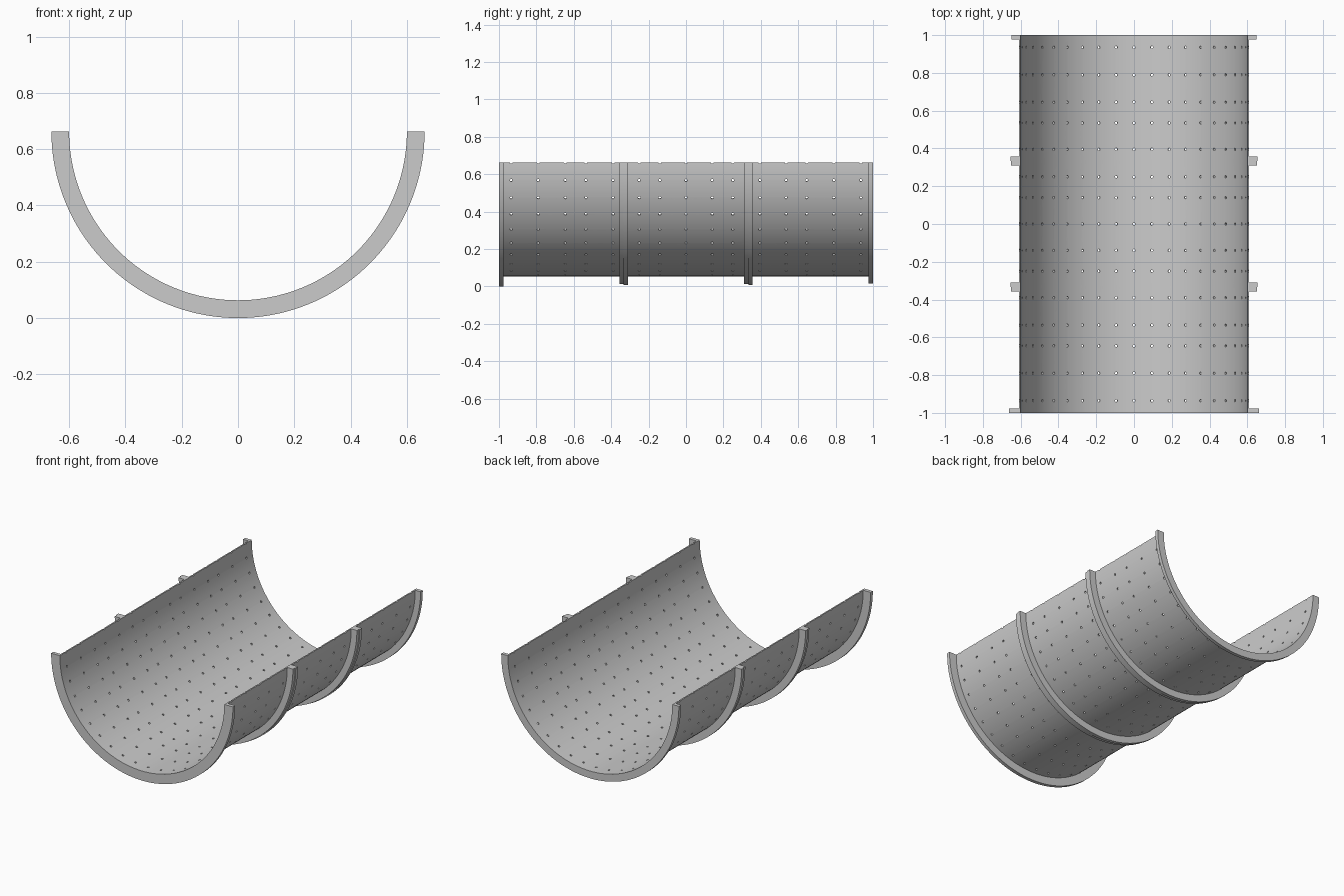
import bpy, bmesh, math
from mathutils import Matrix, Vector

if "Cube" in bpy.data.objects:
    bpy.data.objects.remove(bpy.data.objects["Cube"])

CZ = 0.663            # height of the trough axis
R_IN, R_OUT = 0.60, 0.609
FLANGE = 0.023        # flange thickness
SEGS = 80             # facets around the half circle


def new_object(name, bm):
    bmesh.ops.recalc_face_normals(bm, faces=bm.faces)
    me = bpy.data.meshes.new(name)
    bm.to_mesh(me)
    bm.free()
    ob = bpy.data.objects.new(name, me)
    bpy.context.collection.objects.link(ob)
    return ob


def half_revolve(name, profile):
    """Sweep a closed (y, radius) profile through the lower half circle."""
    bm = bmesh.new()
    rings = []
    for i in range(SEGS + 1):
        a = -math.pi / 2 + math.pi * i / SEGS
        rings.append([bm.verts.new((r * math.sin(a), y, CZ - r * math.cos(a)))
                      for y, r in profile])
    n = len(profile)
    for a, b in zip(rings, rings[1:]):
        for j in range(n):
            k = (j + 1) % n
            bm.faces.new((a[j], a[k], b[k], b[j]))
    bm.faces.new(rings[0])
    bm.faces.new(rings[-1][::-1])
    return new_object(name, bm)


def hole_cutter(rows):
    """Radial pins every 9 degrees on each row, including notches in the rims."""
    bm = bmesh.new()
    for y in rows:
        for i in range(-10, 11):
            a = math.radians(9 * i)
            d = Vector((math.sin(a), 0, -math.cos(a)))
            pos = Vector((0, y, CZ)) + d * 0.604
            m = Matrix.Translation(pos) @ d.to_track_quat('Z', 'Y').to_matrix().to_4x4()
            bmesh.ops.create_cone(bm, cap_ends=True, segments=12, radius1=0.0068,
                                  radius2=0.0068, depth=0.04, matrix=m)
    ob = new_object("hole_cutter", bm)
    ob.hide_render = True
    return ob


# Three perforated sections: name, start, end, flange radii, hole rows
third = 1 / 3
sections = [
    ("front_section", -1, -third, 0.663, 0.650, (-0.935, -0.79, -0.645, -0.535, -0.39)),
    ("middle_section", -third, third, 0.655, 0.650, (-0.25, -0.14, 0, 0.14, 0.25)),
    ("back_section", third, 1, 0.655, 0.648, (0.395, 0.535, 0.645, 0.79, 0.935)),
]

for name, y0, y1, r0, r1, rows in sections:
    # Thin half pipe with an outward flange at each end
    ob = half_revolve(name, [
        (y0, R_IN), (y0, r0), (y0 + FLANGE, r0), (y0 + FLANGE, R_OUT),
        (y1 - FLANGE, R_OUT), (y1 - FLANGE, r1), (y1, r1), (y1, R_IN)])
    cutter = hole_cutter(rows)
    mod = ob.modifiers.new("holes", 'BOOLEAN')
    mod.object = cutter
    mod.operation = 'DIFFERENCE'
    mod.solver = 'EXACT'
    bpy.ops.object.select_all(action='DESELECT')
    ob.select_set(True)
    bpy.context.view_layer.objects.active = ob
    bpy.ops.object.modifier_apply(modifier=mod.name)
    bpy.data.objects.remove(cutter, do_unlink=True)
    bpy.ops.object.shade_smooth_by_angle(angle=math.radians(30))
